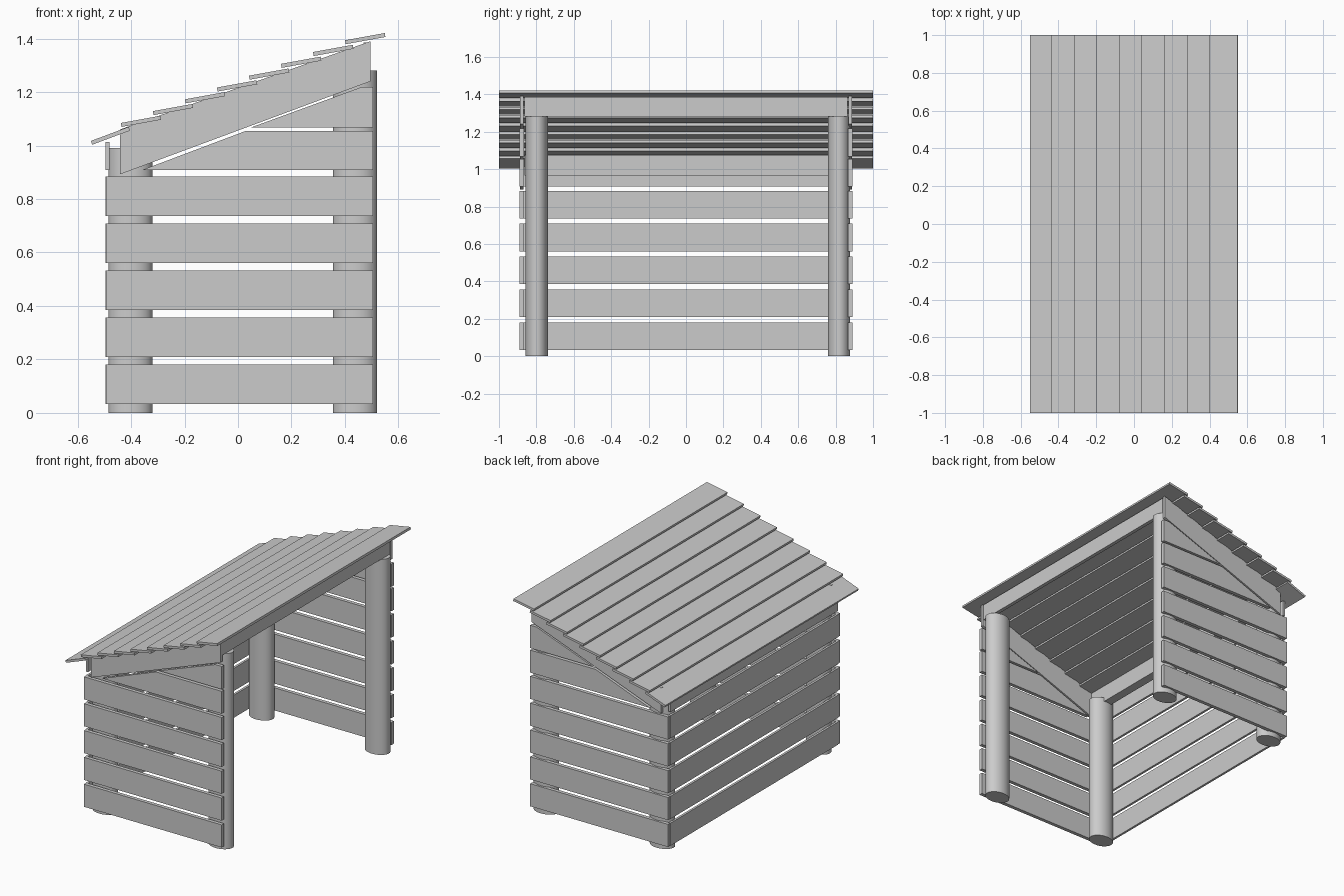
import bpy, bmesh, math
from mathutils import Matrix

if "Cube" in bpy.data.objects:
    bpy.data.objects.remove(bpy.data.objects["Cube"])


def finish(name, bm):
    bmesh.ops.recalc_face_normals(bm, faces=bm.faces)
    me = bpy.data.meshes.new(name)
    bm.to_mesh(me)
    bm.free()
    ob = bpy.data.objects.new(name, me)
    bpy.context.collection.objects.link(ob)
    return ob


def plank(name, profile, y0, y1):
    """Extrude an (x, z) outline along y."""
    bm = bmesh.new()
    face = bm.faces.new([bm.verts.new((x, y0, z)) for x, z in profile])
    ext = bmesh.ops.extrude_face_region(bm, geom=[face])
    verts = [v for v in ext["geom"] if isinstance(v, bmesh.types.BMVert)]
    bmesh.ops.translate(bm, verts=verts, vec=(0, y1 - y0, 0))
    return finish(name, bm)


def rect(x0, x1, z0, z1):
    return [(x0, z0), (x1, z0), (x1, z1), (x0, z1)]


def post(name, x, y, h):
    bm = bmesh.new()
    bmesh.ops.create_cone(bm, cap_ends=True, segments=32, radius1=1, radius2=1, depth=1,
                          matrix=Matrix.Translation((x, y, h / 2)) @ Matrix.Diagonal((0.0825, 0.06, h, 1)))
    ob = finish(name, bm)
    for p in ob.data.polygons:
        p.use_smooth = len(p.vertices) == 4


# Oval posts, tall on the open side and short at the back
for side, y in (("front", -0.798), ("back", 0.818)):
    post(f"tall_post_{side}", 0.4375, y, 1.28)
    post(f"short_post_{side}", -0.4025, y, 0.99)

# Slatted walls: two sides with sloped upper boards, one long wall
rows = [(0.033 + 0.1757 * i, 0.181 + 0.1757 * i) for i in range(5)]
profiles = [rect(-0.492, 0.505, a, b) for a, b in rows]
profiles.append([(-0.36, 0.908), (0.505, 0.908), (0.505, 1.055), (0.03, 1.055)])
profiles.append([(0.05, 1.068), (0.505, 1.068), (0.505, 1.218), (0.46, 1.218)])
# Sloped barge board under the roof
barge = [(-0.442, 0.892), (0.495, 1.24), (0.495, 1.39), (-0.442, 1.06)]
for side, y0, y1 in (("front", -0.89, -0.866), ("back", 0.866, 0.89)):
    for i, p in enumerate(profiles):
        plank(f"{side}_wall_board_{i}", p, y0, y1)
    plank(f"{side}_barge_board", barge, y0 + 0.002, y1 - 0.002)
for i, (a, b) in enumerate(rows + [(0.908, 1.013)]):
    plank(f"long_wall_board_{i}", rect(-0.495, -0.48, a, b), -0.866, 0.866)

# Beams on the posts
plank("high_beam", rect(0.47, 0.494, 1.28, 1.386), -0.864, 0.864)
plank("low_beam", [(-0.44, 0.965), (-0.38, 0.965), (-0.38, 1.075), (-0.44, 1.055)], -0.864, 0.864)


# Overlapping roof boards
def roof_board(name, x, z, angle, length, t=0.015):
    c, s = math.cos(angle), math.sin(angle)
    pts = [(0, -t / 2), (length, -t / 2), (length, t / 2), (0, t / 2)]
    plank(name, [(x + u * c - v * s, z + u * s + v * c) for u, v in pts], -1, 1)


roof_board("roof_board_0", -0.548, 1.01, math.radians(20.5), 0.151)
for i in range(8):
    x = -0.437 + 0.12 * i if i == 0 else -0.437 + 0.1198 * i
    roof_board(f"roof_board_{i + 1}", x, 1.077 + 0.0442 * i, math.radians(10.3), 0.151)
